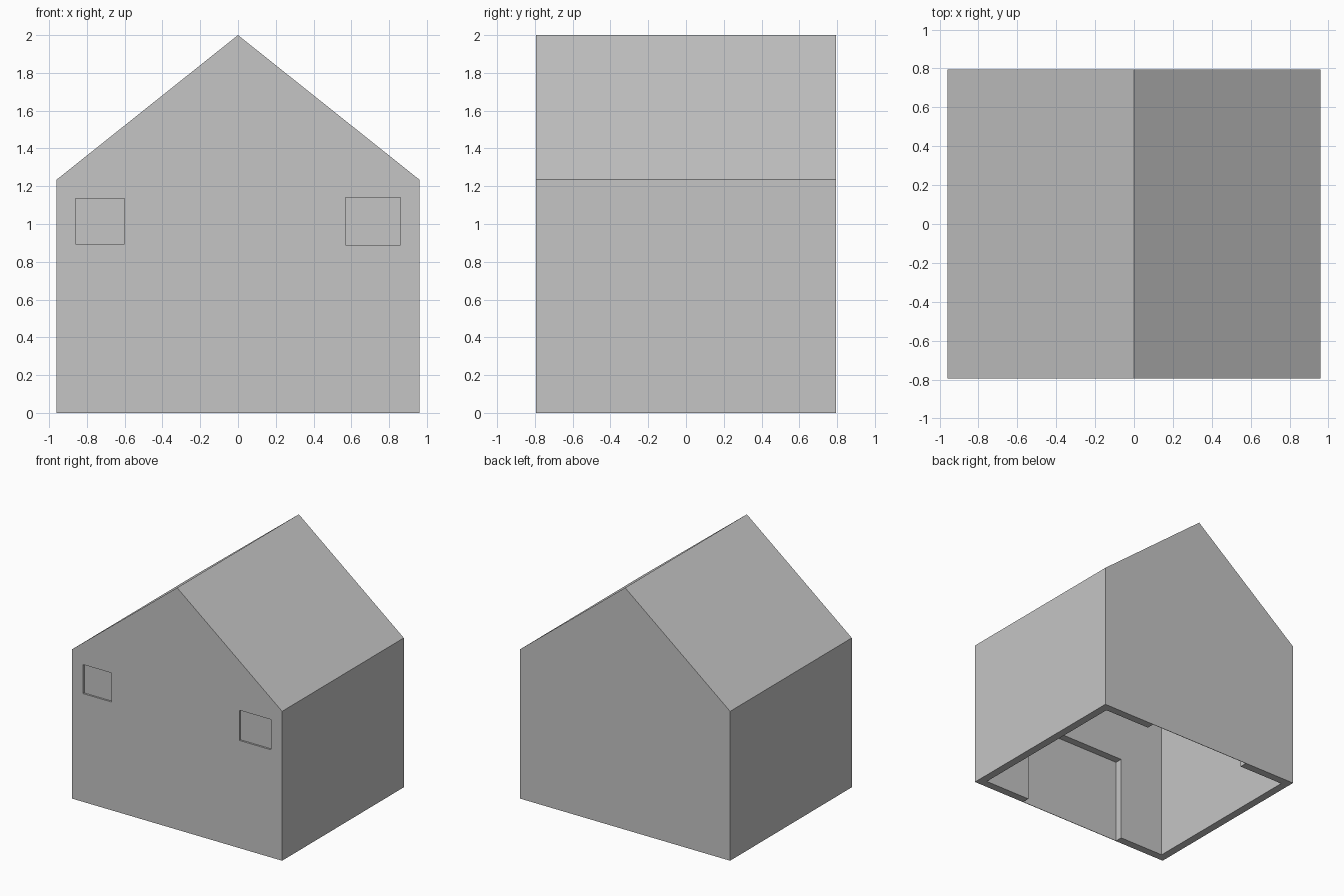
import bpy

# Remove the default object
cube = bpy.data.objects.get("Cube")
if cube:
    bpy.data.objects.remove(cube, do_unlink=True)

# One plain grey for the whole house
grey = bpy.data.materials.new("plain_grey")
grey.use_nodes = True
colour = (0.56, 0.56, 0.56, 1.0)
grey.diffuse_color = colour
grey.node_tree.nodes["Principled BSDF"].inputs["Base Color"].default_value = colour

HALF_X, HALF_Y, EAVE, RIDGE = 0.96, 0.795, 1.235, 2.0
WALL = 0.066    # wall thickness
SKIN = 0.004    # outer layer left over the doorway recesses
RECESS = 0.015  # window depth


def prism(name, profile, y0, y1):
    """Extrude an x-z outline from y0 to y1."""
    n = len(profile)
    verts = [(x, y, z) for y in (y0, y1) for x, z in profile]
    faces = [tuple(range(n)), tuple(reversed(range(n, 2 * n)))]
    faces += [(i, i + n, (i + 1) % n + n, (i + 1) % n) for i in range(n)]
    mesh = bpy.data.meshes.new(name)
    mesh.from_pydata(verts, [], faces)
    mesh.materials.append(grey)
    obj = bpy.data.objects.new(name, mesh)
    bpy.context.collection.objects.link(obj)
    return obj


def gable(half, floor, eave, ridge):
    return [(-half, floor), (half, floor), (half, eave), (0, ridge), (-half, eave)]


def rect(x0, x1, z0, z1):
    return [(x0, z0), (x1, z0), (x1, z1), (x0, z1)]


def cut(target, cutter):
    """Subtract the cutter and discard it."""
    cutter.hide_render = True
    mod = target.modifiers.new("cut", 'BOOLEAN')
    mod.operation = 'DIFFERENCE'
    mod.solver = 'EXACT'
    mod.object = cutter
    bpy.context.view_layer.objects.active = target
    bpy.ops.object.modifier_apply(modifier=mod.name)
    bpy.data.objects.remove(cutter, do_unlink=True)


# Gabled body
house = prism("house_shell", gable(HALF_X, 0, EAVE, RIDGE), -HALF_Y, HALF_Y)

# Hollow interior, open underneath
inner_x, inner_y = HALF_X - WALL, HALF_Y - WALL
inner_ridge = RIDGE - WALL * 1.28
inner_eave = inner_ridge - inner_x * (RIDGE - EAVE) / HALF_X
cut(house, prism("room_cutter", gable(inner_x, -0.1, inner_eave, inner_ridge),
                 -inner_y, inner_y))

# Blind doorways on the inside of the front and back walls
for side in (-1, 1):
    ends = sorted((side * (HALF_Y - SKIN), side * (inner_y - 0.1)))
    cut(house, prism("doorway_cutter", rect(-0.48, 0.47, -0.1, 0.71), *ends))

# Shallow windows in the front wall
for outline in (rect(-0.86, -0.6, 0.895, 1.135), rect(0.57, 0.86, 0.89, 1.14)):
    cut(house, prism("window_cutter", outline, -HALF_Y - 0.1, -HALF_Y + RECESS))
